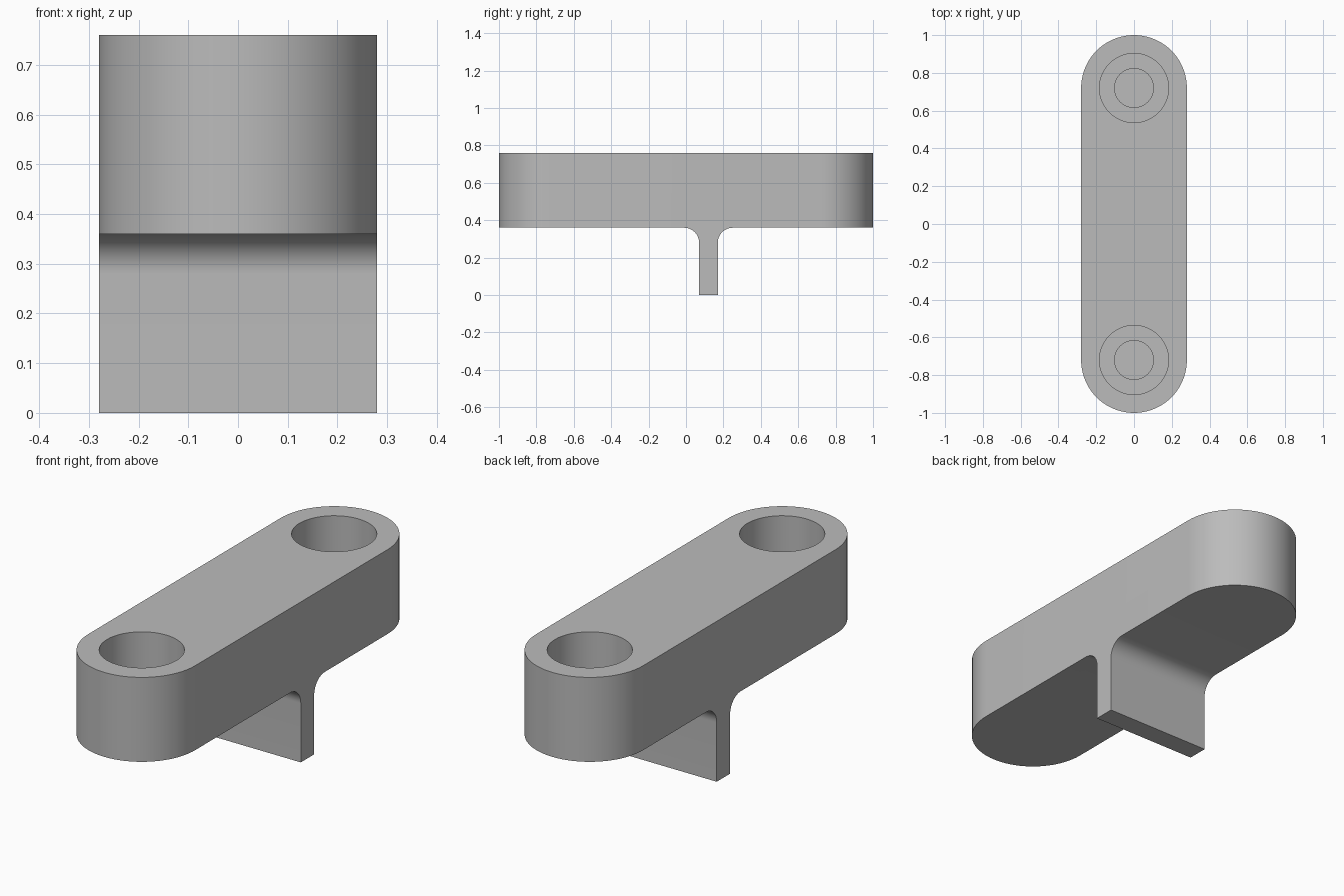
import bpy, bmesh
from math import pi, sin, cos, radians
from mathutils import Vector

if "Cube" in bpy.data.objects:
    bpy.data.objects.remove(bpy.data.objects["Cube"])

RADIUS, CENTRE = 0.28, 0.72          # rounded ends
BOTTOM, TOP = 0.36, 0.76             # bar heights
WEB_Y, WEB_HALF, FILLET = 0.12, 0.05, 0.08

grey = bpy.data.materials.new("plain grey")
grey.use_nodes = True
colour = (0.5, 0.5, 0.5, 1)
grey.diffuse_color = colour
grey.node_tree.nodes["Principled BSDF"].inputs["Base Color"].default_value = colour


def arc(cx, cy, r, start, end, n):
    angles = [radians(start + (end - start) * i / n) for i in range(n + 1)]
    return [(cx + r * cos(a), cy + r * sin(a)) for a in angles]


def finish(name, bm):
    bmesh.ops.recalc_face_normals(bm, faces=bm.faces)
    mesh = bpy.data.meshes.new(name)
    bm.to_mesh(mesh)
    bm.free()
    mesh.materials.append(grey)
    obj = bpy.data.objects.new(name, mesh)
    bpy.context.collection.objects.link(obj)
    return obj


def prism(name, points, depth):
    """Extrude a closed outline of 3D points along depth."""
    bm = bmesh.new()
    face = bm.faces.new([bm.verts.new(p) for p in points])
    new = bmesh.ops.extrude_face_region(bm, geom=[face])["geom"]
    moved = [v for v in new if isinstance(v, bmesh.types.BMVert)]
    bmesh.ops.translate(bm, verts=moved, vec=Vector(depth))
    return finish(name, bm)


def lathe(name, profile, y):
    """Spin a radius/height profile about a vertical axis."""
    bm = bmesh.new()
    verts = [bm.verts.new((r, y, z)) for r, z in profile]
    edges = [bm.edges.new(pair) for pair in zip(verts, verts[1:])]
    bmesh.ops.spin(bm, geom=verts + edges, cent=(0, y, 0), axis=(0, 0, 1),
                   angle=2 * pi, steps=64)
    bmesh.ops.remove_doubles(bm, verts=bm.verts, dist=1e-5)
    return finish(name, bm)


def combine(target, tool, operation):
    mod = target.modifiers.new(operation.title(), "BOOLEAN")
    mod.operation, mod.object, mod.solver = operation, tool, "EXACT"
    bpy.context.view_layer.objects.active = target
    bpy.ops.object.modifier_apply(modifier=mod.name)
    bpy.data.objects.remove(tool)


# Bar and hanging web as one side profile, with fillets where they meet
near, far = WEB_Y - WEB_HALF, WEB_Y + WEB_HALF
low = BOTTOM - FILLET
side = [(-1.2, TOP), (-1.2, BOTTOM)]
side += arc(near - FILLET, low, FILLET, 90, 0, 16) + [(near, 0), (far, 0)]
side += arc(far + FILLET, low, FILLET, 180, 90, 16) + [(1.2, BOTTOM), (1.2, TOP)]
body = prism("bar_with_web", [(-0.5, y, z) for y, z in side], (1, 0, 0))

# Trim to the round-ended plan outline
plan = arc(0, CENTRE, RADIUS, 0, 180, 40) + arc(0, -CENTRE, RADIUS, 180, 360, 40)
combine(body, prism("plan_trim", [(x, y, -0.2) for x, y in plan], (0, 0, 1.2)), "INTERSECT")

# Stepped blind bores at both ends
bore = [(0, TOP + 0.1), (0.183, TOP + 0.1), (0.183, 0.54), (0.103, 0.54),
        (0.103, 0.43), (0, 0.43)]
for y in (-CENTRE, CENTRE):
    combine(body, lathe("bore_cutter", bore, y), "DIFFERENCE")

bpy.ops.object.select_all(action="DESELECT")
body.select_set(True)
bpy.context.view_layer.objects.active = body
bpy.ops.object.shade_smooth_by_angle(angle=radians(30))
